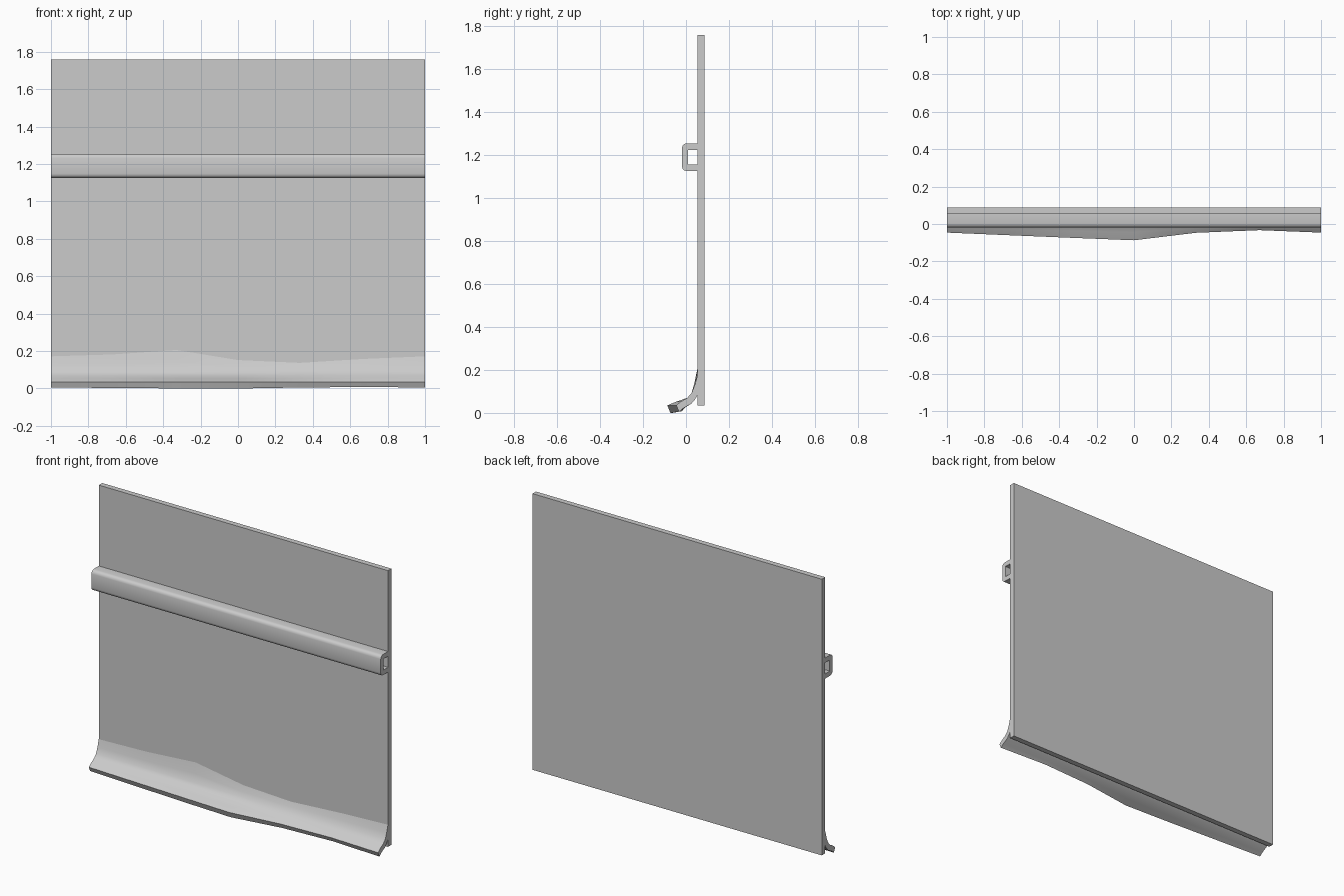
import bpy, bmesh, math

if "Cube" in bpy.data.objects:
    bpy.data.objects.remove(bpy.data.objects["Cube"])

PANEL_FRONT, PANEL_BACK = 0.053, 0.087


def loft(name, rings, angle=35):
    """Join equal closed (x, y, z) rings into a capped solid."""
    bm = bmesh.new()
    loops = [[bm.verts.new(p) for p in ring] for ring in rings]
    n = len(loops[0])
    for a, b in zip(loops, loops[1:]):
        for i in range(n):
            j = (i + 1) % n
            bm.faces.new((a[i], a[j], b[j], b[i]))
    bm.faces.new(loops[0])
    bm.faces.new(loops[-1])
    bmesh.ops.recalc_face_normals(bm, faces=bm.faces)
    mesh = bpy.data.meshes.new(name)
    bm.to_mesh(mesh)
    bm.free()
    obj = bpy.data.objects.new(name, mesh)
    bpy.context.collection.objects.link(obj)
    bpy.ops.object.select_all(action='DESELECT')
    obj.select_set(True)
    bpy.context.view_layer.objects.active = obj
    bpy.ops.object.shade_smooth_by_angle(angle=math.radians(angle))
    return obj


def extrude_x(name, profile):
    return loft(name, [[(x, y, z) for y, z in profile] for x in (-1, 1)])


def arc(cy, cz, r, start, end, steps=3):
    angles = [math.radians(start + (end - start) * i / steps) for i in range(steps + 1)]
    return [(cy + r * math.cos(a), cz + r * math.sin(a)) for a in angles]


# Flat wall panel
extrude_x("wall_panel", [(PANEL_FRONT, 0.034), (PANEL_BACK, 0.034),
                         (PANEL_BACK, 1.76), (PANEL_FRONT, 1.76)])

# Hollow rail: C-shaped profile with rounded outer corners
r, front, low, high = 0.022, -0.019, 1.126, 1.255
outer = arc(front + r, high - r, r, 90, 180) + arc(front + r, low + r, r, 180, 270)
inner = [(PANEL_FRONT, low + 0.03), (0.009, low + 0.03),
         (0.009, high - 0.03), (PANEL_FRONT, high - 0.03)]
extrude_x("hollow_rail", [(PANEL_FRONT, high)] + outer + [(PANEL_FRONT, low)] + inner)

# Flared skirt: (x, lip y, top z) stations with a concave section
stations = [(-1, -0.046, 0.172), (-0.67, -0.060, 0.182), (-0.33, -0.074, 0.206),
            (0, -0.087, 0.152), (0.33, -0.047, 0.137), (0.67, -0.033, 0.158),
            (1, -0.046, 0.172)]
rings = []
for x, lip, top in stations:
    bottom = max(0.0, 0.008 + (lip + 0.033) * 0.18)
    section = [(PANEL_FRONT, top), (0.040, 0.09 + (top - 0.09) * 0.45),
               (0.026, 0.092), (0.006, 0.070), (lip * 0.5, 0.053), (lip, 0.035),
               (lip + 0.014, bottom), (lip * 0.5 + 0.012, bottom + 0.017),
               (0.024, 0.042), (0.042, 0.062), (PANEL_FRONT, 0.082)]
    rings.append([(x, y, z) for y, z in section])
skirt = loft("flared_skirt", rings)
